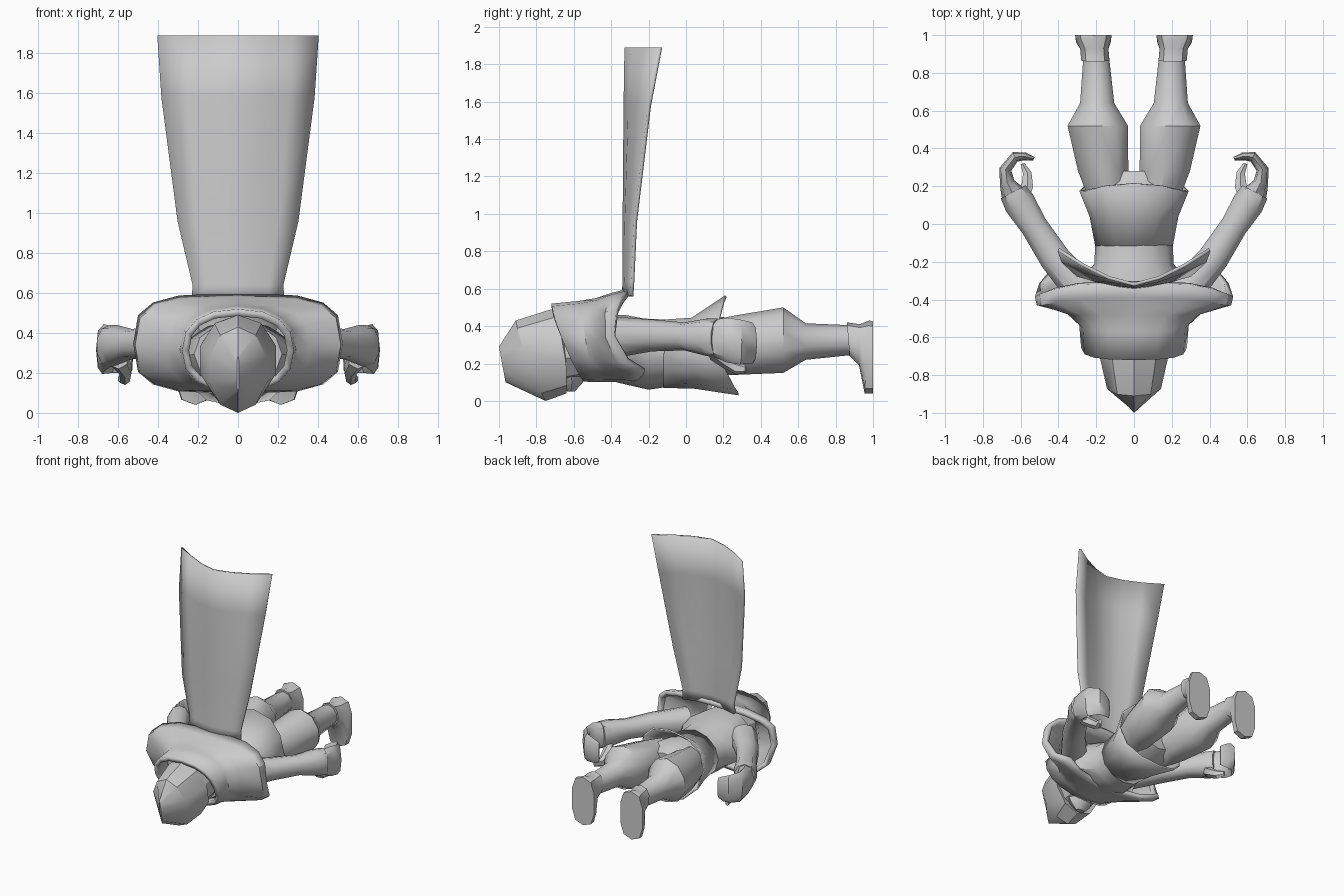
import bpy, bmesh, math
from mathutils import Vector


def finish(name, verts, faces, mirror=False, thick=0.0, offset=-1.0, angle=40):
    me = bpy.data.meshes.new(name)
    bm = bmesh.new()
    vs = [bm.verts.new(v) for v in verts]
    for f in faces:
        bm.faces.new([vs[i] for i in f])
    bmesh.ops.remove_doubles(bm, verts=bm.verts, dist=0.0005)
    bmesh.ops.recalc_face_normals(bm, faces=bm.faces)
    bm.to_mesh(me)
    bm.free()
    me.shade_smooth()
    me.set_sharp_from_angle(angle=math.radians(angle))
    ob = bpy.data.objects.new(name, me)
    bpy.context.scene.collection.objects.link(ob)
    if thick:
        m = ob.modifiers.new("thickness", 'SOLIDIFY')
        m.thickness, m.offset = thick, offset
    if mirror:
        ob.modifiers.new("mirror", 'MIRROR')
    return ob


def ring(c, u, v, n, p=1.0, bow=0.0, dip=0.0):
    """Superellipse ring; bow moves the sides, dip the lower corners along y."""
    out = []
    for i in range(n):
        t = 2 * math.pi * i / n
        co, si = round(math.cos(t), 6), round(math.sin(t), 6)
        a = math.copysign(abs(co) ** p, co)
        b = math.copysign(abs(si) ** p, si)
        q = Vector(c) + Vector(u) * a + Vector(v) * b
        q.y += bow * si * si + (dip * math.sin(2 * t) ** 2 if co < 0 else 0)
        out.append(q)
    return out


def loft(name, rings, caps=True, **kw):
    n = len(rings[0])
    verts = [v for r in rings for v in r]
    faces = [(k * n + i, k * n + (i + 1) % n, (k + 1) * n + (i + 1) % n, (k + 1) * n + i)
             for k in range(len(rings) - 1) for i in range(n)]
    if caps:
        faces += [tuple(range(n))[::-1], tuple(range((len(rings) - 1) * n, len(rings) * n))]
    return finish(name, verts, faces, **kw)


def span(ay, az, by, bz, w, n=12, x=0.0, **kw):
    """Ring spanning a back point (ay, az) and a front point (by, bz), half width w."""
    c = (x, (ay + by) / 2, (az + bz) / 2)
    return ring(c, (0, (ay - by) / 2, (az - bz) / 2), (w, 0, 0), n, **kw)


def limb(name, stations, n=8, p=0.9):
    """Tube through (x, y, z, heading in degrees, half width, half height)."""
    rings = []
    for x, y, z, h, rx, rz in stations:
        a = math.radians(h)
        side = Vector((math.sin(a), -math.cos(a), 0)) * rx
        rings.append(ring((x, y, z), (0, 0, rz), side, n, p=p))
    return loft(name, rings, mirror=True)


# peaked hood with a centre ridge
loft("hood", [
    span(-1.0, 0.29, -0.965, 0.10, 0.006, 10),
    span(-0.91, 0.43, -0.75, 0.0, 0.15, 10, bow=-0.02),
    span(-0.72, 0.49, -0.64, 0.04, 0.20, 10, bow=0.03),
    span(-0.70, 0.49, -0.655, 0.09, 0.19, 10, bow=0.03),
    span(-0.52, 0.48, -0.50, 0.12, 0.18, 10)], angle=35)

# chin
loft("chin", [
    ring((0, -0.62, 0.20), (0, 0.08, 0), (0.13, 0, 0), 8),
    ring((0, -0.61, 0.10), (0, 0.06, 0), (0.09, 0, 0), 8),
    ring((0, -0.615, 0.05), (0, 0.02, 0), (0.035, 0, 0), 8)])

# shoulder mantle with standing collar
loft("mantle", [
    span(-0.72, 0.52, -0.55, 0.105, 0.28, 16, p=0.85, bow=-0.02),
    span(-0.57, 0.535, -0.50, 0.10, 0.29, 16, p=0.85),
    span(-0.48, 0.55, -0.42, 0.10, 0.36, 16, p=0.75, bow=-0.02),
    span(-0.39, 0.58, -0.35, 0.10, 0.515, 16, p=0.6, bow=-0.06, dip=0.08),
    span(-0.31, 0.60, -0.32, 0.095, 0.525, 16, p=0.6, bow=-0.07, dip=0.13)],
    caps=False, thick=0.035)

# torso
loft("torso", [
    span(-0.52, 0.46, -0.50, 0.13, 0.22),
    span(-0.33, 0.46, -0.33, 0.09, 0.30),
    span(-0.22, 0.44, -0.20, 0.06, 0.21),
    span(0.0, 0.43, 0.0, 0.09, 0.20),
    span(0.20, 0.45, 0.20, 0.13, 0.25),
    span(0.28, 0.40, 0.28, 0.18, 0.16)])

# flared tunic skirt
loft("tunic_skirt", [
    span(-0.12, 0.435, -0.12, 0.07, 0.205),
    span(0.03, 0.445, 0.05, 0.065, 0.235),
    span(0.21, 0.565, 0.28, 0.03, 0.29, p=0.9, bow=-0.07)],
    caps=False, thick=0.012)

# legs
loft("leg", [
    span(0.12, 0.43, 0.12, 0.14, 0.11, 10, x=0.13),
    span(0.28, 0.46, 0.28, 0.14, 0.14, 10, x=0.163),
    span(0.52, 0.50, 0.52, 0.15, 0.168, 10, x=0.192),
    span(0.64, 0.415, 0.64, 0.22, 0.095, 10, x=0.195),
    span(0.88, 0.405, 0.88, 0.245, 0.072, 10, x=0.2)], mirror=True)

# boots
loft("boot", [
    span(0.86, 0.42, 0.875, 0.24, 0.078, 10, x=0.205, p=0.85),
    span(0.93, 0.41, 0.925, 0.19, 0.078, 10, x=0.21, p=0.85),
    span(0.98, 0.43, 0.955, 0.04, 0.095, 10, x=0.215, p=0.7),
    span(1.0, 0.425, 1.0, 0.04, 0.10, 10, x=0.215, p=0.7)], mirror=True)

# arms, curled hands and thumbs
limb("arm", [
    (0.25, -0.38, 0.34, 55, 0.10, 0.11),
    (0.42, -0.18, 0.35, 56, 0.085, 0.085),
    (0.53, -0.01, 0.345, 56, 0.075, 0.075),
    (0.605, 0.11, 0.34, 58, 0.088, 0.10),
    (0.64, 0.17, 0.335, 62, 0.078, 0.105)], n=10)
limb("hand", [
    (0.635, 0.15, 0.335, 62, 0.07, 0.10),
    (0.672, 0.22, 0.325, 75, 0.04, 0.12),
    (0.68, 0.29, 0.315, 105, 0.032, 0.12),
    (0.63, 0.355, 0.31, 155, 0.028, 0.11),
    (0.58, 0.358, 0.30, 195, 0.022, 0.10),
    (0.53, 0.345, 0.29, 200, 0.01, 0.08)])
limb("thumb", [
    (0.60, 0.13, 0.27, 100, 0.05, 0.05),
    (0.565, 0.20, 0.22, 95, 0.035, 0.045),
    (0.565, 0.27, 0.175, 80, 0.026, 0.035),
    (0.59, 0.32, 0.17, 70, 0.012, 0.02)], n=6)

# cape, raised straight from the back and curved across its width
rows = [(0.56, 0.23, -0.335, -0.29), (0.64, 0.225, -0.33, -0.285), (0.96, 0.30, -0.33, -0.27),
        (1.58, 0.38, -0.325, -0.195), (1.89, 0.40, -0.32, -0.135)]
cols = [-1, -0.67, -0.33, 0, 0.33, 0.67, 1]
nc = len(cols)
cape_verts = [(c * w, yc + (ye - yc) * abs(c) ** 1.5, z) for z, w, yc, ye in rows for c in cols]
cape_faces = [(r * nc + i, r * nc + i + 1, (r + 1) * nc + i + 1, (r + 1) * nc + i)
              for r in range(len(rows) - 1) for i in range(nc - 1)]
finish("cape", cape_verts, cape_faces, thick=0.018, offset=0.0)
